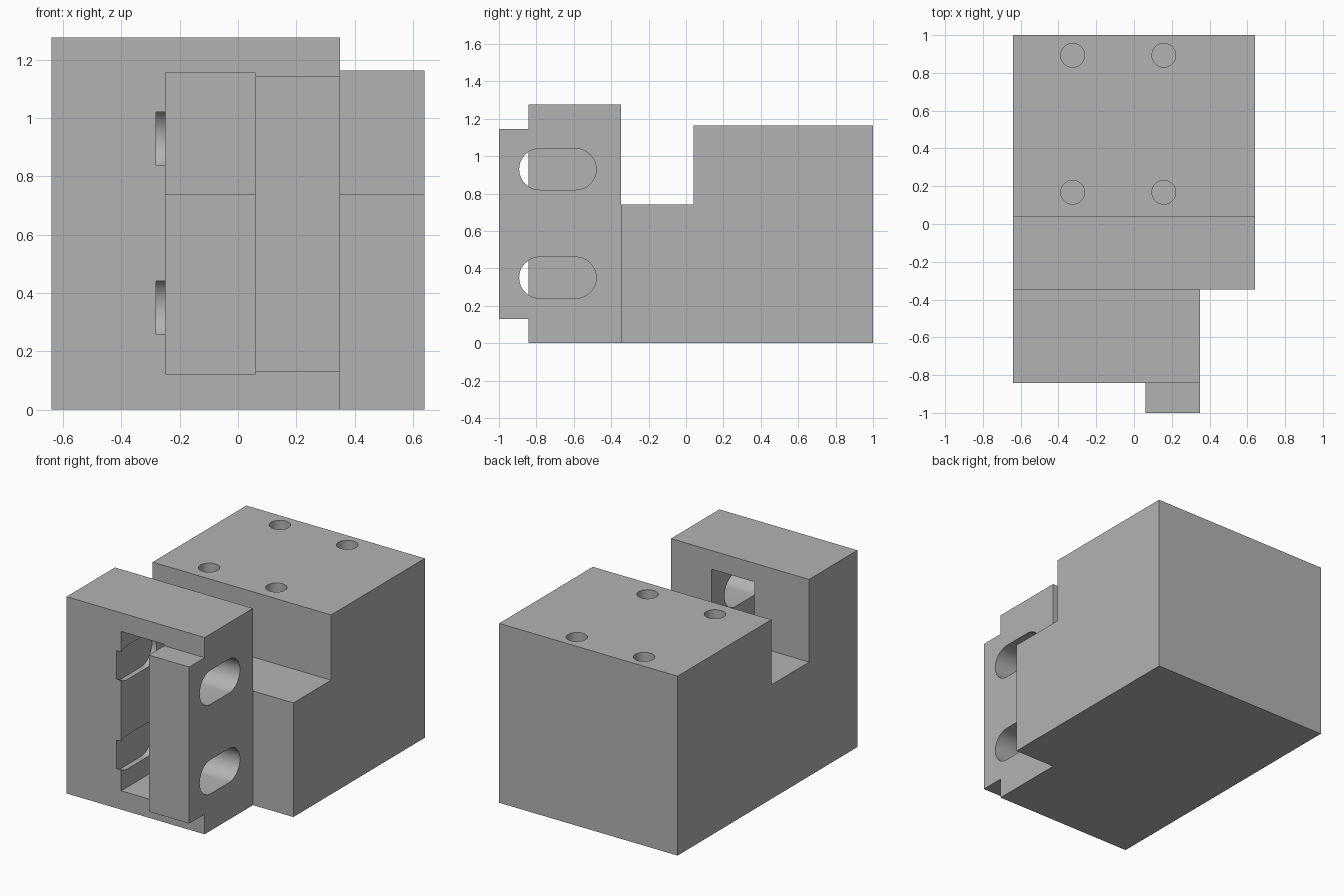
import bpy
import bmesh
from math import cos, sin, pi, radians
from mathutils import Vector

if "Cube" in bpy.data.objects:
    bpy.data.objects.remove(bpy.data.objects["Cube"], do_unlink=True)

grey = bpy.data.materials.new("plain grey")
grey.use_nodes = True
grey.diffuse_color = (0.45, 0.45, 0.45, 1)
grey.node_tree.nodes["Principled BSDF"].inputs["Base Color"].default_value = grey.diffuse_color


def prism(name, profile, axis, lo, hi):
    """Extrude a closed profile along x (profile in y, z) or z (profile in x, y)."""
    place = (lambda p: (lo, *p)) if axis == "x" else (lambda p: (*p, lo))
    step = Vector((hi - lo, 0, 0)) if axis == "x" else Vector((0, 0, hi - lo))
    bm = bmesh.new()
    face = bm.faces.new([bm.verts.new(place(p)) for p in profile])
    new = bmesh.ops.extrude_face_region(bm, geom=[face])["geom"]
    bmesh.ops.translate(bm, vec=step, verts=[v for v in new if isinstance(v, bmesh.types.BMVert)])
    bmesh.ops.recalc_face_normals(bm, faces=bm.faces)
    mesh = bpy.data.meshes.new(name)
    bm.to_mesh(mesh)
    bm.free()
    mesh.materials.append(grey)
    obj = bpy.data.objects.new(name, mesh)
    bpy.context.collection.objects.link(obj)
    return obj


def box(name, x, y, z):
    return prism(name, [(x[0], y[0]), (x[1], y[0]), (x[1], y[1]), (x[0], y[1])], "z", *z)


def arc(cx, cy, r, start, end, n):
    return [(cx + r * cos(start + (end - start) * i / n),
             cy + r * sin(start + (end - start) * i / n)) for i in range(n + 1)]


def combine(target, tool, operation):
    mod = target.modifiers.new(operation, "BOOLEAN")
    mod.operation = operation
    mod.solver = "EXACT"
    mod.object = tool
    bpy.context.view_layer.objects.active = target
    bpy.ops.object.modifier_apply(modifier=mod.name)
    bpy.data.objects.remove(tool, do_unlink=True)


# Stepped body with the upright front plate
side = [(-0.842, 0), (1, 0), (1, 1.163), (0.04, 1.163), (0.04, 0.74),
        (-0.347, 0.74), (-0.347, 1.276), (-0.842, 1.276)]
body = prism("mounting_block", side, "x", -0.64, 0.64)

# Front tab, trimmed to width by the corner and pocket cuts
combine(body, box("front_tab", (0.03, 0.4), (-1, -0.7), (0.13, 1.145)), "UNION")
combine(body, box("corner_cut", (0.35, 0.8), (-1.2, -0.3465), (-0.1, 1.4)), "DIFFERENCE")
combine(body, box("pocket_cut", (-0.248, 0.06), (-1.2, -0.3465), (0.122, 1.155)), "DIFFERENCE")

# Two rounded slots across the tab and pocket
for z in (0.35, 0.93):
    outline = arc(-0.59, z, 0.11, -pi / 2, pi / 2, 24) + arc(-0.782, z, 0.11, pi / 2, 3 * pi / 2, 24)
    combine(body, prism("slot_cut", outline, "x", -0.282, 0.6), "DIFFERENCE")

# Four bolt holes in the top
for x in (-0.325, 0.158):
    for y in (0.168, 0.893):
        circle = arc(x, y, 0.063, 0, 2 * pi, 40)[:-1]
        combine(body, prism("hole_cut", circle, "z", 0.8, 1.3), "DIFFERENCE")

bpy.ops.object.select_all(action="DESELECT")
body.select_set(True)
bpy.context.view_layer.objects.active = body
bpy.ops.object.shade_smooth_by_angle(angle=radians(30))
